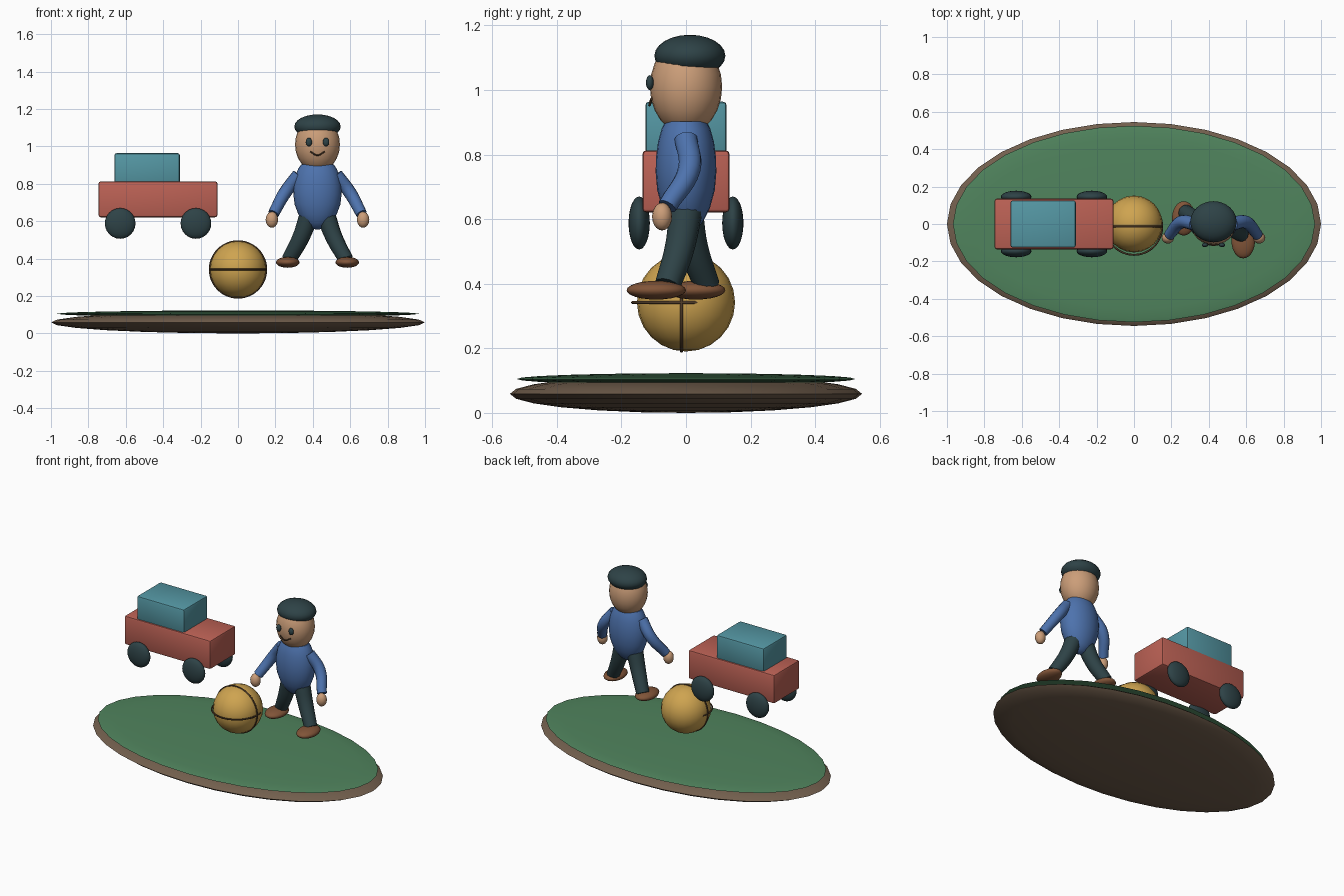
import bpy, bmesh
from math import pi, cos, sin

if "Cube" in bpy.data.objects:
    bpy.data.objects.remove(bpy.data.objects["Cube"])


def mat(name, rgb):
    m = bpy.data.materials.new(name)
    m.diffuse_color = (*rgb, 1)
    m.use_nodes = True
    m.node_tree.nodes["Principled BSDF"].inputs["Base Color"].default_value = m.diffuse_color
    return m


GREEN = mat("grass", (.08, .23, .11))
EARTH = mat("earth", (.17, .115, .075))
RED = mat("red", (.5, .12, .09))
TEAL = mat("teal", (.09, .31, .37))
DARK = mat("dark", (.027, .055, .062))
YELLOW = mat("yellow", (.62, .37, .08))
SEAM = mat("seam", (.08, .045, .022))
BLUE = mat("blue", (.075, .17, .42))
SKIN = mat("skin", (.6, .34, .19))
SHOE = mat("shoe", (.22, .09, .04))


def finish(o, name, m, angle=40):
    o.name = name
    o.data.materials.clear()
    o.data.materials.append(m)
    bpy.ops.object.select_all(action='DESELECT')
    o.select_set(True)
    bpy.context.view_layer.objects.active = o
    bpy.ops.object.shade_smooth_by_angle(angle=angle * pi / 180)
    return o


def ball(name, loc, radii, m, seg=24, rings=12):
    bpy.ops.mesh.primitive_uv_sphere_add(segments=seg, ring_count=rings, radius=1, location=loc)
    o = bpy.context.object
    o.scale = radii
    bpy.ops.object.transform_apply(location=False, rotation=False, scale=True)
    return finish(o, name, m, 80)


def box(name, loc, size, m, bevel=.012):
    bpy.ops.mesh.primitive_cube_add(size=1, location=loc)
    o = bpy.context.object
    o.scale = size
    bpy.ops.object.transform_apply(location=False, rotation=False, scale=True)
    b = o.modifiers.new("bevel", 'BEVEL')
    b.width, b.segments = bevel, 2
    bpy.ops.object.modifier_apply(modifier="bevel")
    return finish(o, name, m)


def tube(name, pts, radii, m):
    c = bpy.data.curves.new(name, 'CURVE')
    c.dimensions = '3D'
    c.bevel_depth, c.bevel_resolution, c.use_fill_caps = 1, 4, True
    s = c.splines.new('BEZIER')
    s.resolution_u = 6
    s.bezier_points.add(len(pts) - 1)
    for p, co, r in zip(s.bezier_points, pts, radii):
        p.co, p.radius = co, r
        p.handle_left_type = p.handle_right_type = 'AUTO'
    o = bpy.data.objects.new(name, c)
    bpy.context.collection.objects.link(o)
    bpy.ops.object.select_all(action='DESELECT')
    o.select_set(True)
    bpy.context.view_layer.objects.active = o
    bpy.ops.object.convert(target='MESH')
    return finish(bpy.context.object, name, m, 50)


def ring(name, loc, rot, m):
    bpy.ops.mesh.primitive_torus_add(location=loc, rotation=rot, major_radius=.151, minor_radius=.005,
                                     major_segments=48, minor_segments=8)
    return finish(bpy.context.object, name, m, 80)


def lathe(name, loc, rx, ry, profile, m, n=24):
    bm = bmesh.new()
    loops = [[bm.verts.new((rx * r * cos(2 * pi * i / n), ry * r * sin(2 * pi * i / n), z))
              for i in range(n)] for r, z in profile]
    for a, b in zip(loops, loops[1:]):
        for i in range(n):
            j = (i + 1) % n
            bm.faces.new((a[i], a[j], b[j], b[i]))
    bm.faces.new(loops[0][::-1])
    bm.faces.new(loops[-1])
    me = bpy.data.meshes.new(name)
    bm.to_mesh(me)
    bm.free()
    o = bpy.data.objects.new(name, me)
    o.location = loc
    bpy.context.collection.objects.link(o)
    return finish(o, name, m, 50)


# Oval ground
ball("earth_base", (0, 0, .059), (1, .545, .059), EARTH, 32, 12)
ball("grass_top", (0, 0, .105), (.968, .525, .018), GREEN, 32, 12)

# Toy car
box("car_body", (-.428, 0, .717), (.636, .27, .192), RED)
box("car_cabin", (-.486, 0, .88), (.35, .252, .168), TEAL)
for end, x in (("rear", -.63), ("front", -.225)):
    for side, y in (("near", -.145), ("far", .145)):
        ball(f"{end}_{side}_wheel", (x, y, .588), (.082, .033, .082), DARK)

# Ball with two seams
ball("ball", (0, 0, .342), (.152, .152, .152), YELLOW)
ring("ball_upright_seam", (0, -.014, .342), (pi / 2, 0, 0), SEAM)
ring("ball_level_seam", (0, -.014, .342), (0, 0, 0), SEAM)

# Child: torso and head
CX = .425
lathe("torso", (CX, 0, 0), .129, .094,
      [(.08, .556), (.32, .566), (.56, .592), (.79, .635), (.95, .69), (1, .745),
       (.99, .79), (.92, .84), (.8, .88), (.68, .903)], BLUE)
ball("head", (CX, 0, 1.01), (.12, .112, .146), SKIN)
ball("hair", (CX, .012, 1.106), (.124, .11, .065), DARK)
tube("smile", [(CX - .038, -.107, .972), (CX, -.113, .953), (CX + .038, -.107, .972)], [.004] * 3, SEAM)

# Paired parts
for name, s, foot_y in (("left", -1, .03), ("right", 1, -.092)):
    ball(f"{name}_eye", (CX + s * .046, -.112, 1.023), (.017, .012, .023), DARK, 16, 8)
    tube(f"{name}_arm", [(CX + s * .1, 0, .848), (CX + s * .172, .01, .755), (CX + s * .235, -.058, .64)],
         [.036, .035, .03], BLUE)
    ball(f"{name}_hand", (CX + s * .244, -.074, .608), (.033, .031, .043), SKIN, 16, 10)
    ankle = foot_y + .035
    tube(f"{name}_leg", [(CX + s * .045, 0, .63), (CX + s * .09, ankle * .35, .51), (CX + s * .152, ankle, .395)],
         [.052, .046, .04], DARK)
    ball(f"{name}_shoe", (CX + s * .159, foot_y, .38), (.063, .092, .029), SHOE)
